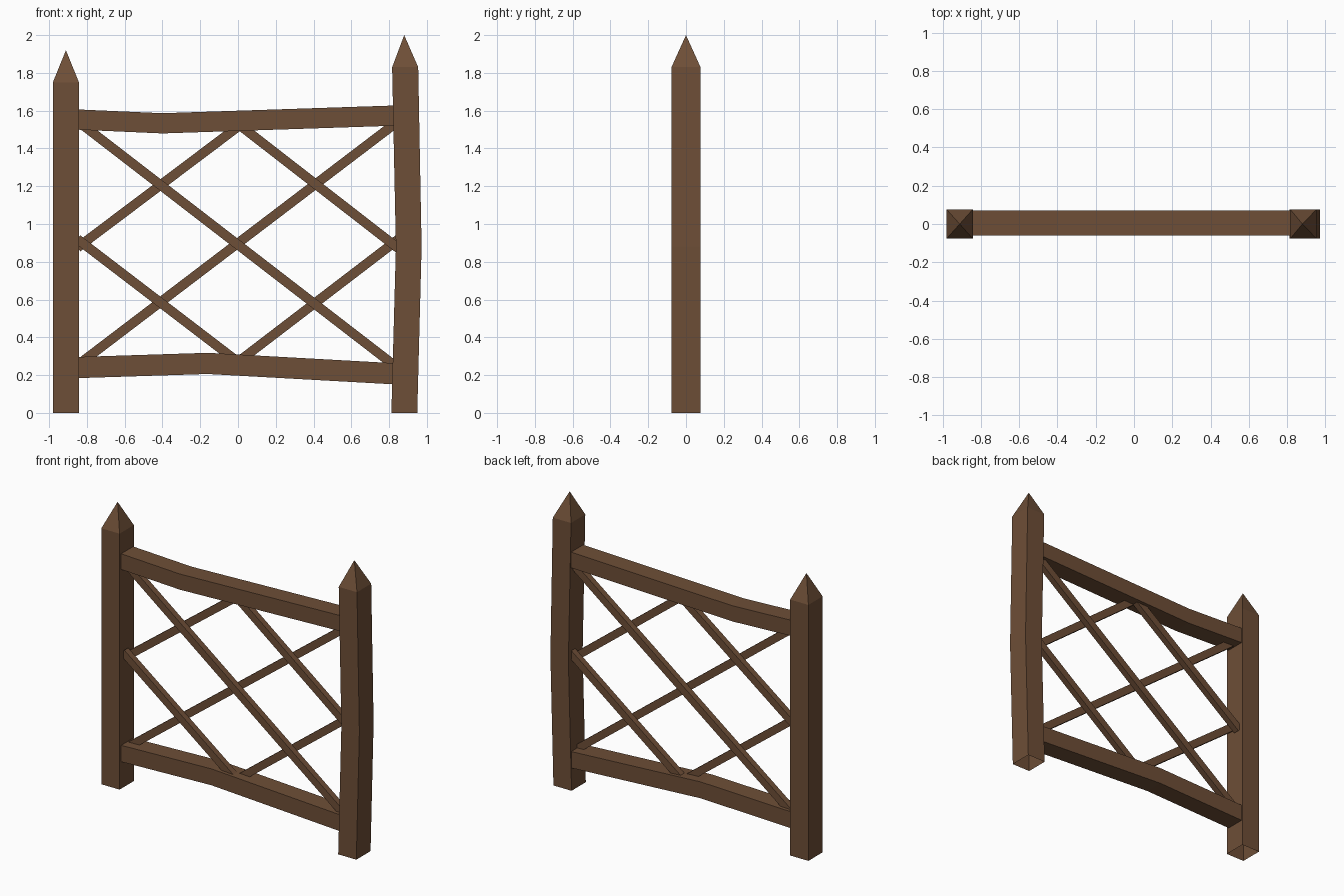
import bpy, bmesh
from mathutils import Vector

if "Cube" in bpy.data.objects:
    bpy.data.objects.remove(bpy.data.objects["Cube"])

wood = bpy.data.materials.new("brown wood")
wood.diffuse_color = (0.155, 0.077, 0.038, 1)
wood.use_nodes = True
wood.node_tree.nodes["Principled BSDF"].inputs["Base Color"].default_value = wood.diffuse_color


def finish(name, bm):
    bmesh.ops.recalc_face_normals(bm, faces=bm.faces)
    me = bpy.data.meshes.new(name)
    bm.to_mesh(me)
    bm.free()
    me.materials.append(wood)
    bpy.context.collection.objects.link(bpy.data.objects.new(name, me))


def bridge(bm, rings):
    for a, b in zip(rings, rings[1:]):
        for i in range(4):
            j = (i + 1) % 4
            bm.faces.new((a[i], a[j], b[j], b[i]))


def post(name, sections, apex):
    """Post through (left x, right x, z) sections with a pyramid tip, open at the ground."""
    bm = bmesh.new()
    d = 0.077
    rings = [[bm.verts.new(p) for p in ((l, -d, z), (r, -d, z), (r, d, z), (l, d, z))]
             for l, r, z in sections]
    bridge(bm, rings)
    tip = bm.verts.new((apex[0], 0, apex[1]))
    top = rings[-1]
    for i in range(4):
        bm.faces.new((top[i], top[(i + 1) % 4], tip))
    finish(name, bm)


def beam(name, path, h, y0, y1):
    """Rectangular beam along (x, z) centre points; h is the width across the end direction."""
    bm = bmesh.new()
    rings = []
    for x, z, nx, nz in path:
        o = Vector((nx, 0, nz)) * h / 2
        c = Vector((x, 0, z))
        rings.append([bm.verts.new(c + o * s + Vector((0, y, 0)))
                      for s, y in ((-1, y0), (-1, y1), (1, y1), (1, y0))])
    bridge(bm, rings)
    bm.faces.new(rings[0])
    bm.faces.new(rings[-1])
    finish(name, bm)


# Posts: left straight, right slightly bowed
post("left_post", [(-0.98, -0.842, 0), (-0.98, -0.842, 1.75)], (-0.911, 1.92))
post("right_post", [(0.812, 0.949, 0), (0.836, 0.972, 0.88), (0.816, 0.954, 1.83)], (0.88, 2.0))

# Bent rails
beam("top_rail", [(x, z, 0, 1) for x, z in ((-0.85, 1.553), (-0.40, 1.533), (0.835, 1.574))],
     0.107, -0.06, 0.07)
beam("bottom_rail", [(x, z, 0, 1) for x, z in ((-0.85, 0.24), (-0.16, 0.262), (0.83, 0.207))],
     0.112, -0.06, 0.07)

# Lattice: falling slats in front, rising slats behind
falling = [((-0.83, 1.53), (0.83, 0.25)), ((-0.85, 0.92), (0.0, 0.27)), ((0.0, 1.53), (0.85, 0.87))]
rising = [((-0.84, 0.26), (0.83, 1.53)), ((-0.85, 0.875), (0.02, 1.53)), ((0.0, 0.27), (0.85, 0.92))]
for label, slats, y0, y1 in (("falling", falling, -0.036, 0.006), ("rising", rising, 0.004, 0.046)):
    for k, (a, b) in enumerate(slats):
        d = (Vector(b) - Vector(a)).normalized()
        beam(f"{label}_slat_{k + 1}", [(*a, -d.y, d.x), (*b, -d.y, d.x)], 0.05, y0, y1)
